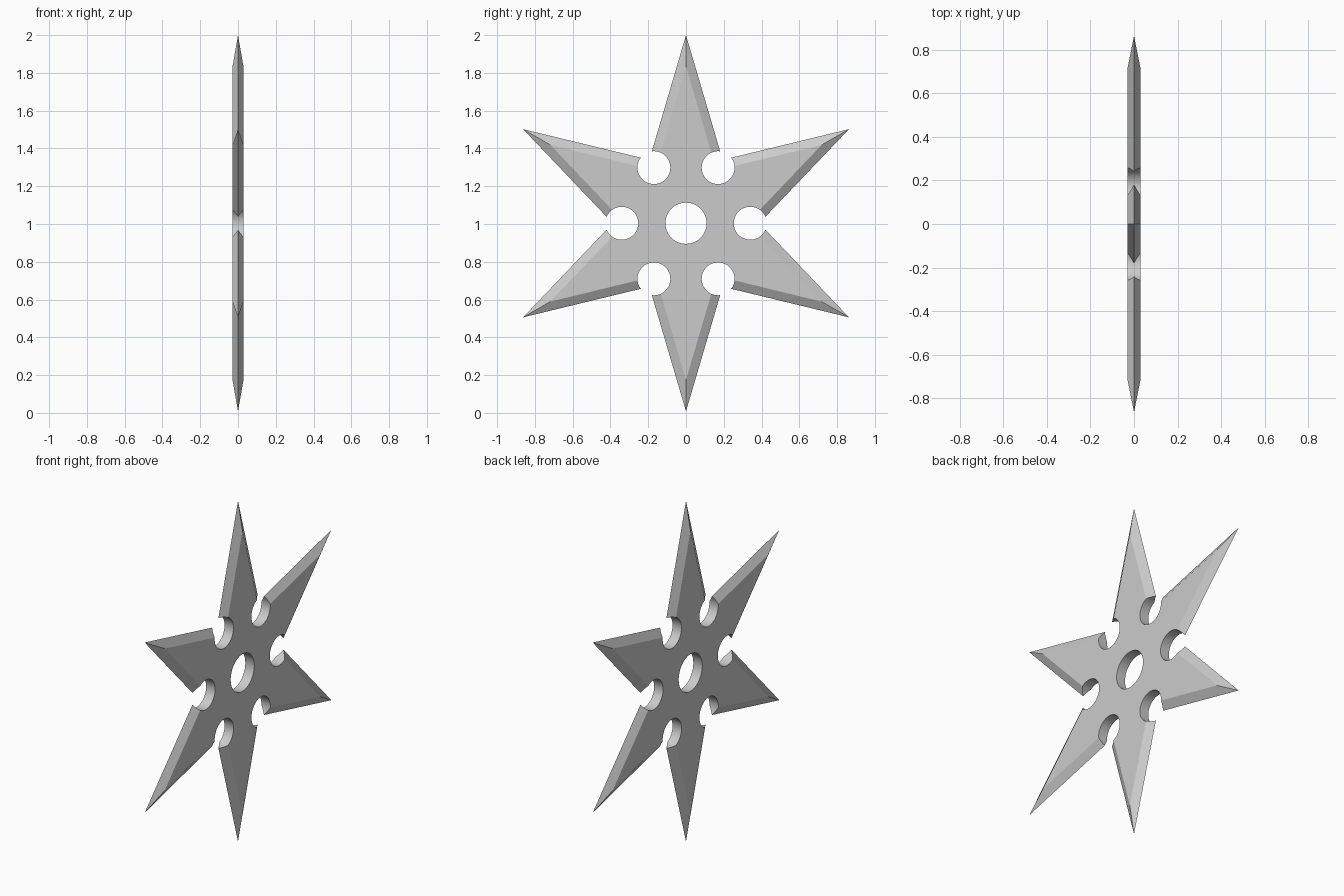
import bpy, bmesh
from math import sin, cos, pi, radians
from mathutils import Matrix

if "Cube" in bpy.data.objects:
    bpy.data.objects.remove(bpy.data.objects["Cube"])

CZ = 1.004          # height of the star centre
HALF = 0.029        # half thickness


def star_ring(bm, tip, valley, x):
    ring = []
    for i in range(12):
        r = valley if i % 2 else tip
        a = i * pi / 6
        ring.append(bm.verts.new((x, r * sin(a), CZ + r * cos(a))))
    return ring


def to_object(bm, name):
    bmesh.ops.recalc_face_normals(bm, faces=bm.faces)
    mesh = bpy.data.meshes.new(name)
    bm.to_mesh(mesh)
    bm.free()
    ob = bpy.data.objects.new(name, mesh)
    bpy.context.collection.objects.link(ob)
    return ob


# Six-pointed blade: sharp outer edge, flat inset faces on both sides
bm = bmesh.new()
edge = star_ring(bm, 0.996, 0.388, 0)
for side in (1, -1):
    flat = star_ring(bm, 0.83, 0.323, side * HALF)
    bm.faces.new(flat)
    for i in range(12):
        j = (i + 1) % 12
        bm.faces.new((edge[i], edge[j], flat[j], flat[i]))
star = to_object(bm, "star_blade")

# Cutters: centre hole and six round notches in the valleys
bm = bmesh.new()
holes = [(0, 0, 0.109)]
holes += [(0.34 * sin(a), 0.34 * cos(a), 0.087)
          for a in (pi / 6 + k * pi / 3 for k in range(6))]
for y, z, r in holes:
    bmesh.ops.create_cone(
        bm, cap_ends=True, segments=48, radius1=r, radius2=r, depth=0.3,
        matrix=Matrix.Translation((0, y, CZ + z)) @ Matrix.Rotation(pi / 2, 4, 'Y'))
cutter = to_object(bm, "hole_cutter")
cutter.hide_render = True

# Cut the holes and shade
mod = star.modifiers.new("holes", 'BOOLEAN')
mod.operation = 'DIFFERENCE'
mod.solver = 'EXACT'
mod.object = cutter
bpy.context.view_layer.objects.active = star
star.select_set(True)
bpy.ops.object.modifier_apply(modifier=mod.name)
bpy.data.objects.remove(cutter)
bpy.ops.object.shade_smooth_by_angle(angle=radians(15))
